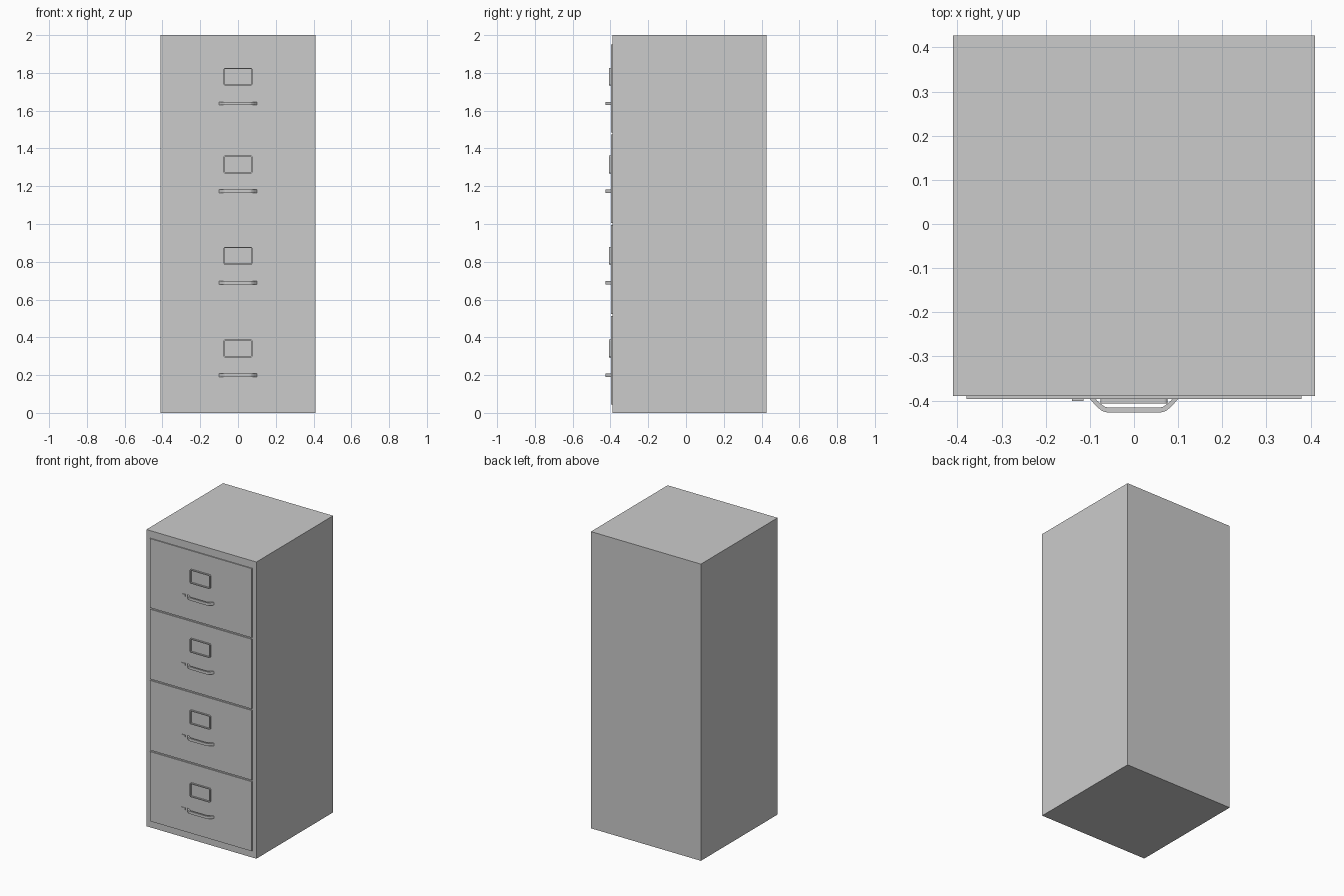
import bpy, bmesh, math
from mathutils import Vector

if "Cube" in bpy.data.objects:
    bpy.data.objects.remove(bpy.data.objects["Cube"])

BODY_Y = -0.39      # cabinet face
FRONT_Y = -0.397    # drawer face


def finish(bm, name):
    bmesh.ops.recalc_face_normals(bm, faces=bm.faces)
    me = bpy.data.meshes.new(name)
    bm.to_mesh(me)
    bm.free()
    ob = bpy.data.objects.new(name, me)
    bpy.context.collection.objects.link(ob)
    return ob


def box(name, lo, hi):
    bm = bmesh.new()
    bmesh.ops.create_cube(bm, size=1)
    lo, hi = Vector(lo), Vector(hi)
    for v in bm.verts:
        v.co = (lo + hi) / 2 + v.co * (hi - lo)
    return finish(bm, name)


def ribbon(name, outer, inner, depth, closed):
    """Solid strip between two matching point rows, extruded by depth."""
    bm = bmesh.new()
    a = [bm.verts.new(p) for p in outer]
    b = [bm.verts.new(p) for p in inner]
    n = len(a)
    faces = [bm.faces.new((a[i], a[(i + 1) % n], b[(i + 1) % n], b[i]))
             for i in range(n if closed else n - 1)]
    ext = bmesh.ops.extrude_face_region(bm, geom=faces, use_keep_orig=True)
    for v in ext["geom"]:
        if isinstance(v, bmesh.types.BMVert):
            v.co += Vector(depth)
    return finish(bm, name)


def rounded_rect(hw, hh, r, y, cz, seg=4):
    pts = []
    for k, (sx, sz) in enumerate([(1, 1), (-1, 1), (-1, -1), (1, -1)]):
        for i in range(seg + 1):
            t = math.pi / 2 * (k + i / seg)
            pts.append((sx * (hw - r) + r * math.cos(t), y,
                        cz + sz * (hh - r) + r * math.sin(t)))
    return pts


def mirrored(half, z):
    """Right half of a handle outline, mirrored to a full row of points."""
    return [(-x, y, z) for x, y in half] + [(x, y, z) for x, y in reversed(half)]


# Cabinet carcass
box("cabinet_body", (-0.41, BODY_Y, 0), (0.41, 0.427, 2))

# Each drawer: bottom z, top z, handle centre z
drawers = [(1.484, 1.95, 1.638), (1.004, 1.474, 1.173),
           (0.524, 0.994, 0.690), (0.045, 0.514, 0.199)]
outer = [(0.100, FRONT_Y), (0.097, -0.400), (0.084, -0.414), (0.076, -0.421),
         (0.069, -0.425), (0.060, -0.427)]
inner = [(0.086, FRONT_Y), (0.085, -0.399), (0.077, -0.406), (0.071, -0.411),
         (0.066, -0.414), (0.058, -0.416)]

for n, (z0, z1, hz) in enumerate(drawers, 1):
    box(f"drawer_front_{n}", (-0.38, FRONT_Y, z0), (0.38, BODY_Y + 0.002, z1))
    # Bent strap handle
    ribbon(f"handle_{n}", mirrored(outer, hz - 0.009), mirrored(inner, hz - 0.009),
           (0, 0, 0.018), False)
    # Rounded label frame
    cz = hz + 0.142
    ribbon(f"label_frame_{n}", rounded_rect(0.076, 0.047, 0.008, -0.407, cz),
           rounded_rect(0.070, 0.041, 0.004, -0.407, cz), (0, 0.011, 0), True)
    # Small thumb latch beside the handle
    box(f"latch_{n}", (-0.141, -0.401, hz - 0.007), (-0.114, FRONT_Y + 0.001, hz + 0.007))
